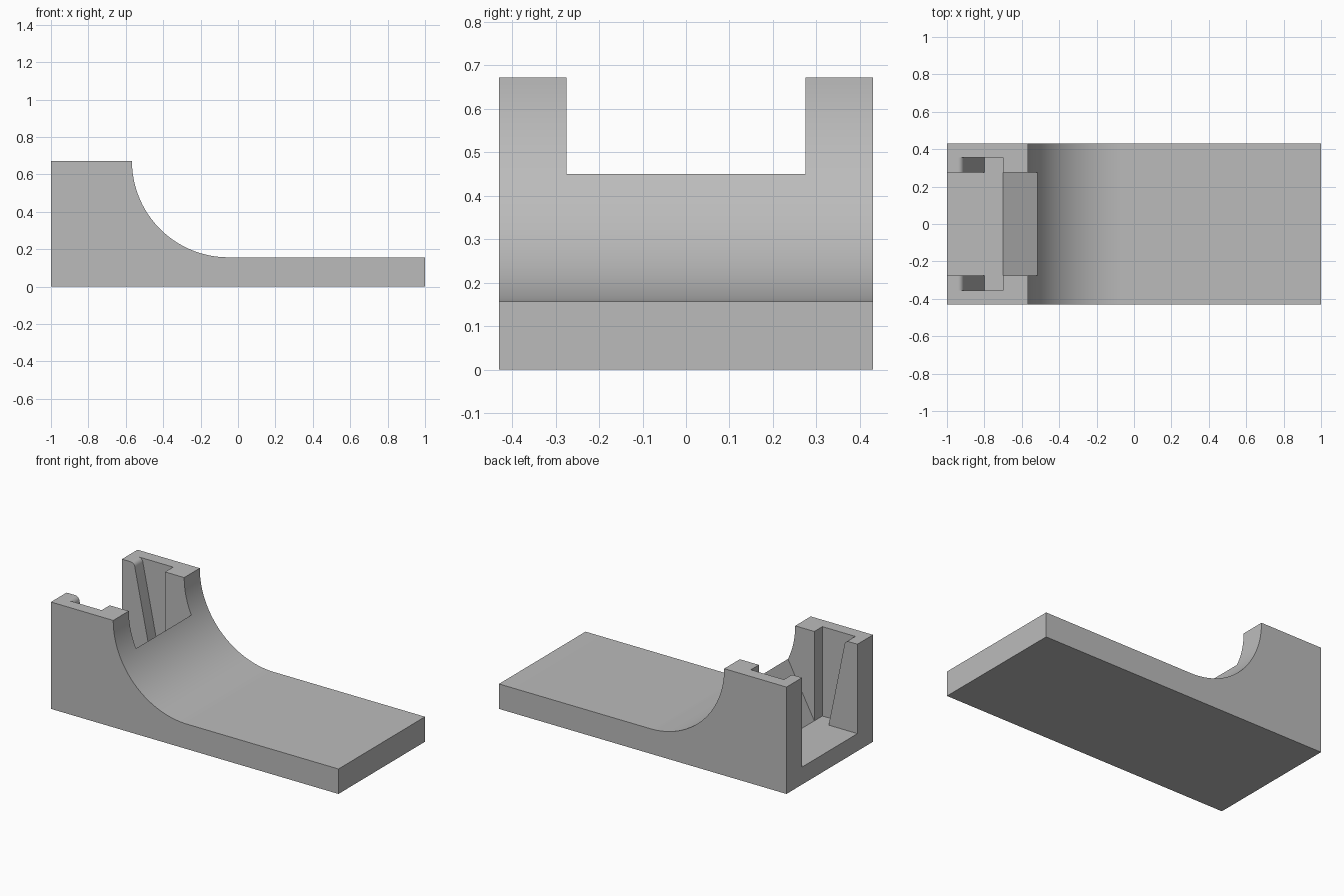
import bpy, bmesh, math

if "Cube" in bpy.data.objects:
    bpy.data.objects.remove(bpy.data.objects["Cube"])

grey = bpy.data.materials.new("plain_grey")
grey.diffuse_color = (0.5, 0.5, 0.5, 1)
grey.use_nodes = True
grey.node_tree.nodes["Principled BSDF"].inputs["Base Color"].default_value = grey.diffuse_color


def arc(cx, cz, r, a0, a1, n):
    """Points on an arc in the xz plane, angles in degrees."""
    angles = [math.radians(a0 + (a1 - a0) * i / n) for i in range(n + 1)]
    return [(cx + r * math.cos(a), cz + r * math.sin(a)) for a in angles]


def extrude_profile(name, profile, half_width):
    """Extrude an xz profile along y, centred on y = 0."""
    bm = bmesh.new()
    face = bm.faces.new([bm.verts.new((x, -half_width, z)) for x, z in profile])
    side = bmesh.ops.extrude_face_region(bm, geom=[face])["geom"]
    verts = [v for v in side if isinstance(v, bmesh.types.BMVert)]
    bmesh.ops.translate(bm, verts=verts, vec=(0, 2 * half_width, 0))
    bmesh.ops.recalc_face_normals(bm, faces=bm.faces)
    mesh = bpy.data.meshes.new(name)
    bm.to_mesh(mesh)
    bm.free()
    mesh.materials.append(grey)
    obj = bpy.data.objects.new(name, mesh)
    bpy.context.collection.objects.link(obj)
    return obj


TOP, PLATE, FLOOR = 0.672, 0.157, 0.11
R = TOP - PLATE

# Body: tall block sweeping down into a flat plate
body = extrude_profile(
    "holder_body",
    [(-1, 0), (1, 0), (1, PLATE)] + arc(-0.052, TOP, R, 270, 180, 48) + [(-1, TOP)],
    0.43)

# Central slot, open at the rear, with a ramp rising to the curved front
slot = extrude_profile(
    "slot_cutter",
    [(-1.1, FLOOR), (-0.70, FLOOR), (-0.515, 0.453), (-0.325, 0.805), (-1.1, 0.805)],
    0.275)

# Wider side grooves, each behind a sloping lip with a rounded top
groove = extrude_profile(
    "groove_cutter",
    [(-0.80, FLOOR), (-0.70, FLOOR), (-0.70, 0.8), (-0.94, 0.8)]
    + arc(-0.94, TOP - 0.03, 0.03, 90, 12, 10),
    0.355)

# Cut the slot and grooves from the body
bpy.context.view_layer.objects.active = body
body.select_set(True)
for cutter in (slot, groove):
    mod = body.modifiers.new(cutter.name, "BOOLEAN")
    mod.operation = "DIFFERENCE"
    mod.solver = "EXACT"
    mod.object = cutter
    bpy.ops.object.modifier_apply(modifier=mod.name)
    bpy.data.objects.remove(cutter)

bpy.ops.object.shade_smooth_by_angle(angle=math.radians(30))
